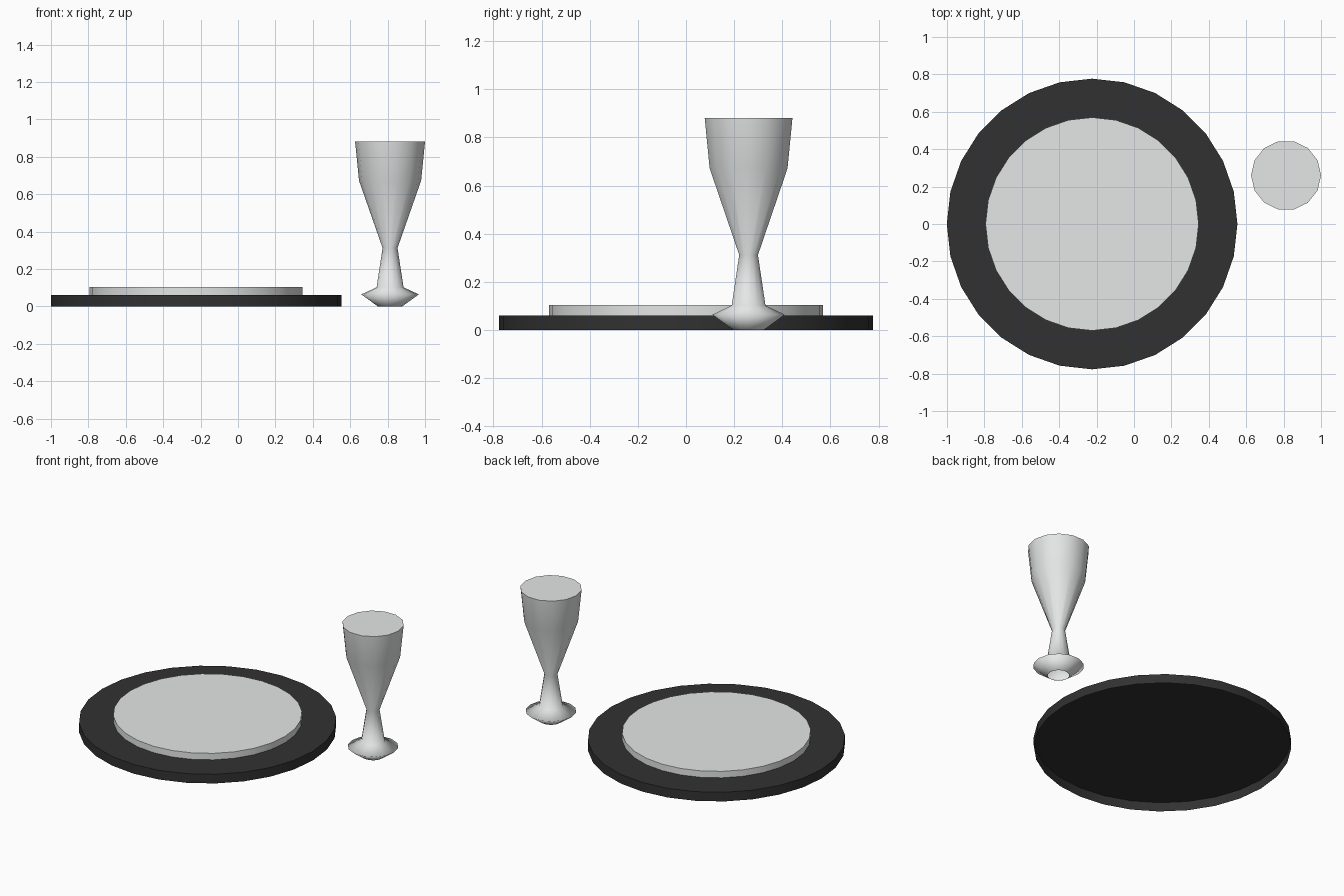
import bpy, bmesh, math

if "Cube" in bpy.data.objects:
    bpy.data.objects.remove(bpy.data.objects["Cube"])


def material(name, rgb):
    m = bpy.data.materials.new(name)
    m.diffuse_color = (*rgb, 1.0)
    m.use_nodes = True
    m.node_tree.nodes["Principled BSDF"].inputs["Base Color"].default_value = m.diffuse_color
    return m


def lathe(name, profile, sides, centre, mat):
    """Revolve (radius, z) points: open underneath, flat cap on top."""
    bm = bmesh.new()
    rings = []
    for r, z in profile:
        rings.append([bm.verts.new((r * math.cos(2 * math.pi * i / sides),
                                    r * math.sin(2 * math.pi * i / sides), z))
                      for i in range(sides)])
    for low, high in zip(rings, rings[1:]):
        for i in range(sides):
            j = (i + 1) % sides
            bm.faces.new((low[i], low[j], high[j], high[i])).smooth = True
    bm.faces.new(rings[-1])
    # keep the top rim crisp
    for i in range(sides):
        bm.edges.get((rings[-1][i], rings[-1][(i + 1) % sides])).smooth = False
    mesh = bpy.data.meshes.new(name)
    bm.to_mesh(mesh)
    bm.free()
    mesh.materials.append(mat)
    obj = bpy.data.objects.new(name, mesh)
    obj.location = (*centre, 0)
    bpy.context.collection.objects.link(obj)
    return obj


dark = material("charcoal", (0.031, 0.031, 0.031))
pale = material("pale grey", (0.78, 0.80, 0.79))

# Hollow charger with the plate standing on it
plate_centre = (-0.224, 0.0)
lathe("charger", [(0.777, 0.0), (0.777, 0.061)], 28, plate_centre, dark)
lathe("plate", [(0.57, 0.061), (0.57, 0.104)], 28, plate_centre, pale)

# Goblet: foot, stem and filled bowl
lathe("goblet", [(0.065, 0.0), (0.154, 0.064), (0.072, 0.102),
                 (0.040, 0.312), (0.166, 0.672), (0.187, 0.881)],
      14, (0.813, 0.26), pale)
